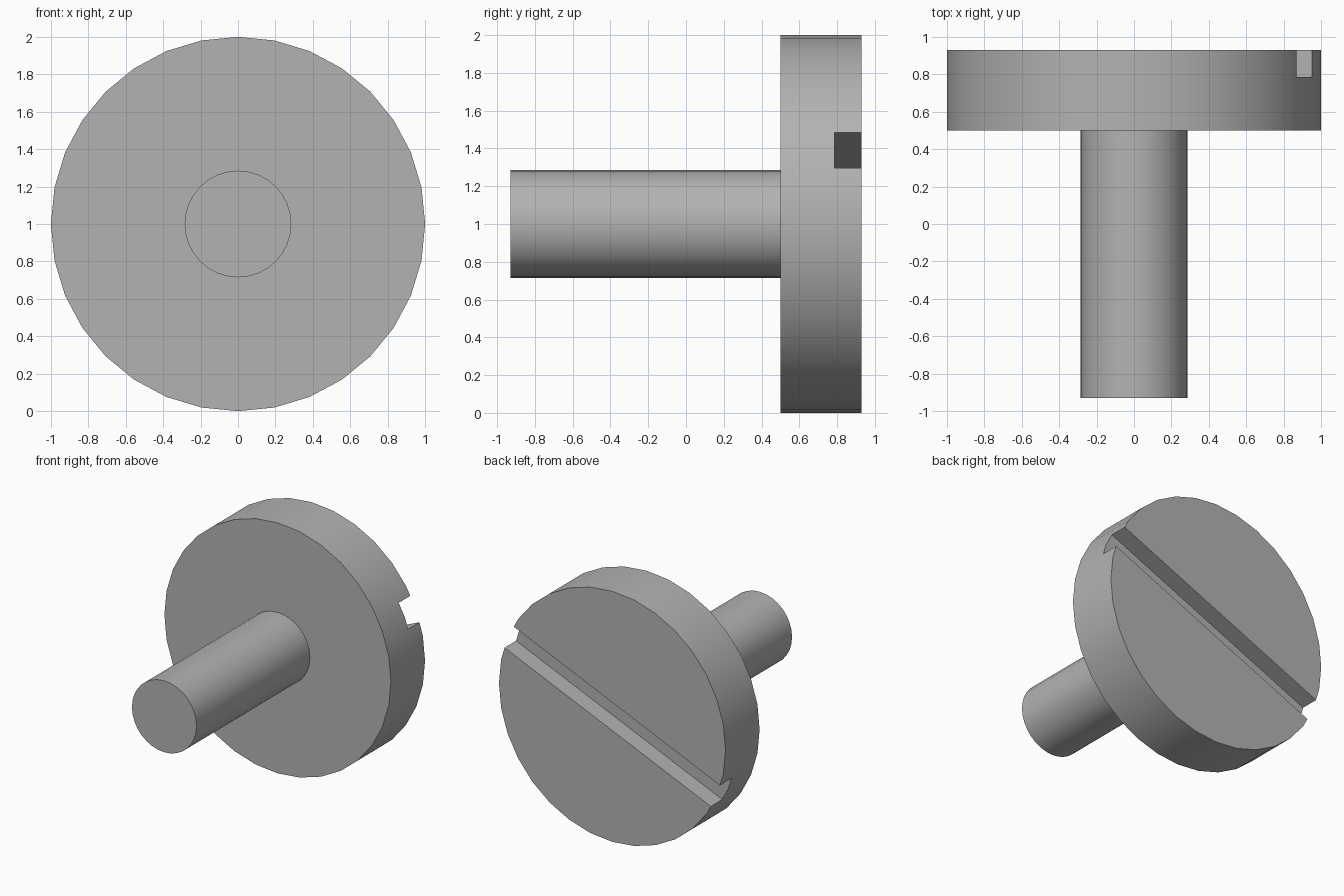
import bpy
import math
from mathutils import Matrix

old = bpy.data.objects.get("Cube")
if old:
    bpy.data.objects.remove(old, do_unlink=True)

steel = bpy.data.materials.new("plain grey")
steel.use_nodes = True
grey = (0.45, 0.45, 0.45, 1)
steel.diffuse_color = grey
steel.node_tree.nodes["Principled BSDF"].inputs["Base Color"].default_value = grey

SLOT_ANGLE = math.radians(23.2)
CENTRE_Z = 1.0
FRONT, SHOULDER, BACK = -0.93, 0.5, 0.93
SLOT_FLOOR = 0.785


def rod(name, radius, y0, y1, sides):
    """Cylinder lying along y between y0 and y1."""
    bpy.ops.mesh.primitive_cylinder_add(
        vertices=sides, radius=radius, depth=y1 - y0,
        location=(0, (y0 + y1) / 2, CENTRE_Z), rotation=(math.pi / 2, 0, 0))
    ob = bpy.context.object
    ob.name = name
    ob.data.materials.append(steel)
    return ob


def smooth(ob):
    bpy.ops.object.select_all(action='DESELECT')
    ob.select_set(True)
    bpy.context.view_layer.objects.active = ob
    bpy.ops.object.shade_smooth_by_angle(angle=math.radians(30))


# Round head and plain shank
head = rod("screw_head", 1.0, SHOULDER, BACK, 32)
shank = rod("screw_shank", 0.285, FRONT, SHOULDER, 32)

# Driver slot cut straight across the back of the head
bpy.ops.mesh.primitive_cube_add(size=1)
cutter = bpy.context.object
cutter.name = "slot_cutter"
cutter.data.materials.append(steel)
depth = 0.4
cutter.data.transform(
    Matrix.Translation((0, SLOT_FLOOR + depth / 2, CENTRE_Z))
    @ Matrix.Rotation(-SLOT_ANGLE, 4, 'Y')
    @ Matrix.Diagonal((3, depth, 0.206, 1)))
cutter.hide_render = True

cut = head.modifiers.new("slot", 'BOOLEAN')
cut.operation = 'DIFFERENCE'
cut.solver = 'EXACT'
cut.object = cutter
bpy.ops.object.select_all(action='DESELECT')
head.select_set(True)
bpy.context.view_layer.objects.active = head
bpy.ops.object.modifier_apply(modifier=cut.name)
bpy.data.objects.remove(cutter, do_unlink=True)

for part in (head, shank):
    smooth(part)
